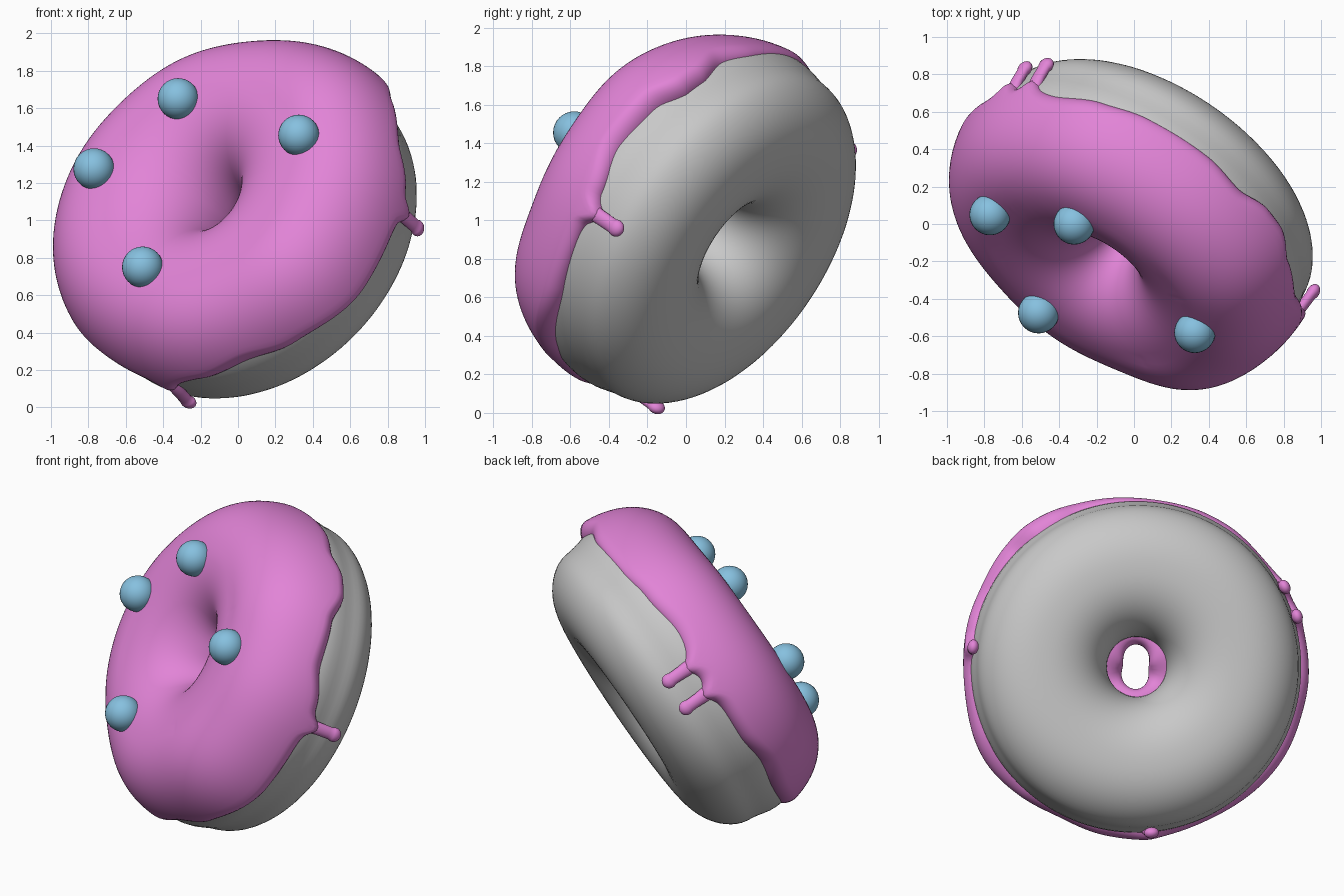
import bpy, bmesh, math
from mathutils import Matrix, Vector

if "Cube" in bpy.data.objects:
    bpy.data.objects.remove(bpy.data.objects["Cube"])

# tilted frame of the ring: local x, y in the ring plane, local z out of the icing
n = Vector((-0.5, -0.72, 0.48)).normalized()
ex = Vector((0.72, -0.5, 0.0)).normalized()
ey = n.cross(ex)
TILT = Matrix((ex, ey, n)).transposed().to_4x4()
TILT.translation = Vector((0.028, 0.055, 0.982))


def material(name, col):
    m = bpy.data.materials.new(name)
    m.diffuse_color = (*col, 1)
    m.use_nodes = True
    m.node_tree.nodes["Principled BSDF"].inputs["Base Color"].default_value = m.diffuse_color
    return m


DOUGH = material("dough grey", (0.58, 0.58, 0.58))
PINK = material("icing pink", (0.76, 0.23, 0.68))
BLUE = material("sprinkle blue", (0.24, 0.53, 0.74))


def finish(name, bm, mat, matrix):
    bmesh.ops.recalc_face_normals(bm, faces=bm.faces[:])
    for f in bm.faces:
        f.smooth = True
    me = bpy.data.meshes.new(name)
    bm.to_mesh(me)
    bm.free()
    me.materials.append(mat)
    ob = bpy.data.objects.new(name, me)
    bpy.context.collection.objects.link(ob)
    ob.matrix_world = matrix
    return ob


def surface(name, rows, mat, close_rows=False):
    """Skin a list of closed rings of points."""
    bm = bmesh.new()
    vs = [[bm.verts.new(p) for p in row] for row in rows]
    nr, nc = len(vs), len(vs[0])
    for i in range(nr if close_rows else nr - 1):
        a, b = vs[i], vs[(i + 1) % nr]
        for j in range(nc):
            k = (j + 1) % nc
            bm.faces.new((a[j], a[k], b[k], b[j]))
    bmesh.ops.remove_doubles(bm, verts=bm.verts[:], dist=1e-5)
    return finish(name, bm, mat, TILT)


def spow(v, e):
    return math.copysign(abs(v) ** e, v)


def angdiff(a, b):
    return (a - b + 180) % 360 - 180


def bell(deg, centre, width):
    return math.exp(-(angdiff(deg, centre) / width) ** 2)


P = 2.2


def dough_section(t):
    c, s = math.cos(t), math.sin(t)
    r, h = 0.59 + 0.41 * spow(c, 2 / P), 0.40 * spow(s, 2 / P)
    if c > 0:  # shallow groove around the outside
        r -= 0.018 * math.exp(-((h + 0.09) / 0.08) ** 2)
    return r, h


# swellings of the icing: angle, size, width in degrees
LUMPS = [(44, .045, 19), (195, .03, 22), (-33, .03, 20), (105, -.02, 25)]


def icing_section(t, deg):
    c, s = math.cos(t), math.sin(t)
    bump = sum(size * bell(deg, a, w) for a, size, w in LUMPS)
    bump += 0.006 * math.sin(math.radians(7 * deg))
    hole = 0.105 - 0.028 * math.cos(math.radians(2 * deg))
    half = 0.44 + bump if c > 0 else 0.60 - hole
    height = 0.40
    if s > 0:
        height = 0.52 + 0.8 * bump * max(0, c) ** 0.5
    return 0.60 + half * spow(c, 2 / P), height * spow(s, 2 / P)


# height of the wavy icing edge by angle, and the drips (angle, lowest point)
EDGE = [(-180, .05), (-165, .09), (-150, .07), (-120, .10), (-97, .07), (-83, .11),
        (-66, .16), (-50, .10), (-23, .02), (3, .02), (11, .01), (25, .09), (40, .07),
        (51, -.01), (58, -.01), (69, .05), (82, .02), (105, .03), (120, .06), (136, .10),
        (150, .06), (180, .05)]
DRIPS = [(4, -.22), (-97, -.205), (149, -.18), (160, -.185)]


def edge_height(deg):
    deg = (deg + 180) % 360 - 180
    h = 0.05
    for (a, ha), (b, hb) in zip(EDGE, EDGE[1:]):
        if a <= deg <= b:
            u = (deg - a) / (b - a)
            h = ha + (hb - ha) * u * u * (3 - 2 * u)
    for a, _ in DRIPS:
        h -= 0.04 * bell(deg, a, 5) + 0.05 * bell(deg, a, 2.6)
    return h


# dough ring
NT, NA = 72, 144
rows = []
for i in range(NT):
    r, h = dough_section(2 * math.pi * i / NT)
    rows.append([(r * math.cos(2 * math.pi * j / NA), r * math.sin(2 * math.pi * j / NA), h)
                 for j in range(NA)])
surface("dough_ring", rows, DOUGH, close_rows=True)

# icing shell: rounded lip on both edges, blended onto the dough
LIP, NI = 0.13, 300
steps = [(0, 1 - math.cos(math.pi / 2 * k / 7)) for k in range(8)]
steps += [(1, k / 44) for k in range(1, 44)]
steps += [(2, 1 - math.cos(math.pi / 2 * k / 7)) for k in range(7, -1, -1)]
rows = []
for zone, x in steps:
    row = []
    for j in range(NI):
        deg = 360 * j / NI
        h = edge_height(deg)
        t0 = math.asin(spow(h / (0.52 if h > 0 else 0.40), P / 2))
        t1 = math.pi + 0.06 + 0.04 * math.sin(math.radians(3 * deg))
        f = 1.0
        if zone == 1:
            t = t0 + LIP + (t1 - t0 - 2 * LIP) * x
        else:
            t = t0 + LIP * x if zone == 0 else t1 - LIP * x
            f = -0.4 + 1.4 * math.sqrt(max(0, 1 - (1 - x) ** 2))
        (gr, gh), (ir, ih) = dough_section(t), icing_section(t, deg)
        r, z = gr + (ir - gr) * f, gh + (ih - gh) * f
        a = math.radians(deg)
        row.append((r * math.cos(a), r * math.sin(a), z))
    rows.append(row)
surface("icing", rows, PINK)

# icing drips: flattened rods with a fuller rounded tip, starting inside the icing
TIP = 0.045
for k, (deg, low) in enumerate(DRIPS):
    a = math.radians(deg)
    out, side = Vector((math.cos(a), math.sin(a), 0)), Vector((-math.sin(a), math.cos(a), 0))
    # profile: height, radius, distance from the ring centre
    prof = [(0.10, 0.0, .95), (0.10, 0.03, .95), (0.05, 0.042, .97), (0.0, 0.044, .99),
            (-0.05, 0.04, 1.0), (low + 0.09, 0.039, 1.003)]
    prof += [(low + TIP - TIP * math.sin(q), TIP * math.cos(q), 1.005)
             for q in [math.radians(d) for d in range(-30, 91, 12)]]
    rows = []
    for z, r, dist in prof:
        rows.append([out * (dist + 0.75 * r * math.cos(2 * math.pi * j / 20))
                     + side * (r * math.sin(2 * math.pi * j / 20)) + Vector((0, 0, z))
                     for j in range(20)])
    surface(f"icing_drip_{k + 1}", rows, PINK)

# round sprinkles
for k, p in enumerate([(-.32, .0, 1.65), (.325, -.58, 1.455), (-.77, .05, 1.275), (-.51, -.475, .75)]):
    bm = bmesh.new()
    bmesh.ops.create_uvsphere(bm, u_segments=32, v_segments=16, radius=0.11)
    finish(f"sprinkle_{k + 1}", bm, BLUE, Matrix.Translation(p))
